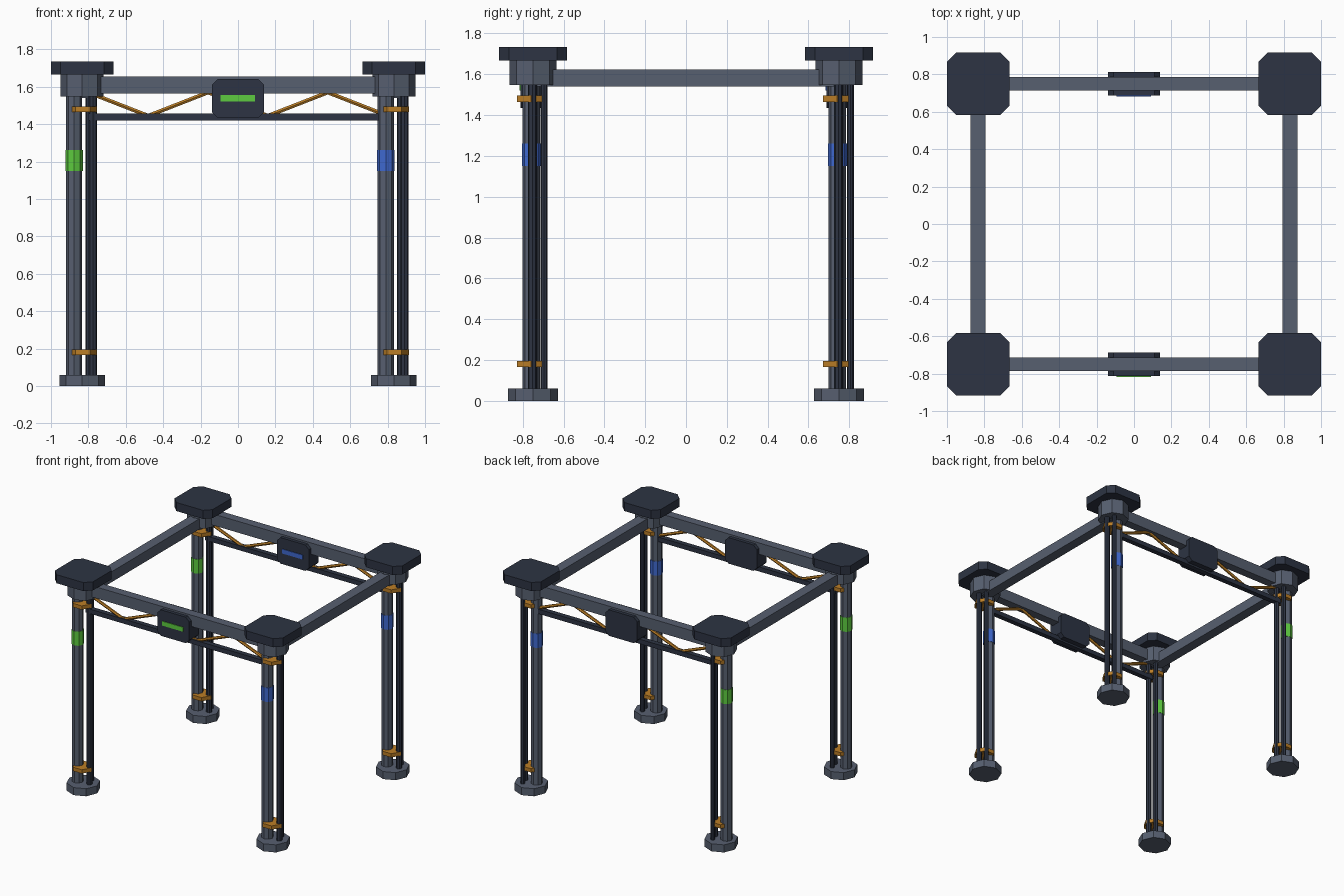
import bpy
import math
from mathutils import Vector

cube = bpy.data.objects.get("Cube")
if cube:
    bpy.data.objects.remove(cube, do_unlink=True)


def material(name, rgb):
    mat = bpy.data.materials.new(name)
    mat.use_nodes = True
    mat.diffuse_color = (*rgb, 1)
    mat.node_tree.nodes["Principled BSDF"].inputs["Base Color"].default_value = (*rgb, 1)
    return mat


STEEL = material("slate_grey", (0.095, 0.115, 0.16))
DARK = material("dark_navy", (0.026, 0.034, 0.056))
ORANGE = material("amber", (0.50, 0.21, 0.02))
GREEN = material("bright_green", (0.11, 0.60, 0.05))
BLUE = material("signal_blue", (0.05, 0.14, 0.62))


def make(name, verts, faces, mat):
    mesh = bpy.data.meshes.new(name)
    mesh.from_pydata(verts, [], faces)
    mesh.materials.append(mat)
    obj = bpy.data.objects.new(name, mesh)
    bpy.context.collection.objects.link(obj)
    return obj


def extrude(name, outline, direction, mat):
    """Solid made by sweeping a counter-clockwise outline along a direction."""
    n = len(outline)
    verts = [Vector(p) for p in outline]
    verts += [p + Vector(direction) for p in verts]
    faces = [tuple(reversed(range(n))), tuple(range(n, 2 * n))]
    faces += [(i, (i + 1) % n, n + (i + 1) % n, n + i) for i in range(n)]
    return make(name, verts, faces, mat)


def prism(name, x, y, z0, z1, radius, sides, mat):
    angles = [math.tau * i / sides for i in range(sides)]
    ring = [(x + radius * math.cos(a), y + radius * math.sin(a), z0) for a in angles]
    return extrude(name, ring, (0, 0, z1 - z0), mat)


def cut_rectangle(w, h, c):
    """Half sizes w and h with corners cut by c."""
    return [(w, c - h), (w, h - c), (w - c, h), (c - w, h),
            (-w, h - c), (-w, c - h), (c - w, -h), (w - c, -h)]


def box(name, centre, size, mat):
    x, y, z = centre
    w, d, h = (s / 2 for s in size)
    ring = [(x + i * w, y + j * d, z - h) for i, j in ((-1, -1), (1, -1), (1, 1), (-1, 1))]
    return extrude(name, ring, (0, 0, 2 * h), mat)


def rod(name, a, b, radius, mat):
    a, b = Vector(a), Vector(b)
    axis = b - a
    turn = axis.to_track_quat('Z', 'Y')
    ring = [a + turn @ Vector((radius * math.cos(t), radius * math.sin(t), 0))
            for t in (math.tau * i / 6 for i in range(6))]
    return extrude(name, ring, axis, mat)


LEG_X, LEG_Y = 0.833, 0.75

# Legs: foot, clustered posts, clamps, coloured sleeve, collar and cap
for sx, side, glow in ((-1, "right", GREEN), (1, "left", BLUE)):
    for sy, end in ((-1, "front"), (1, "back")):
        x, y = sx * LEG_X, sy * LEG_Y
        tag = f"{end}_{side}_"
        prism(tag + "foot", x, y, 0, 0.06, 0.122, 8, STEEL)
        prism(tag + "main_post", x - 0.043, y - 0.008, 0.05, 1.56, 0.043, 8, STEEL)
        prism(tag + "thin_post", x + 0.057, y - 0.003, 0.05, 1.56, 0.022, 8, DARK)
        prism(tag + "thinner_post", x + 0.035, y + 0.055, 0.05, 1.56, 0.017, 8, DARK)
        prism(tag + "sleeve", x - 0.043, y - 0.008, 1.15, 1.262, 0.046, 8, glow)
        for z, place in ((0.18, "lower"), (1.48, "upper")):
            prism(tag + place + "_clamp", x + 0.002, y - 0.01, z - 0.015, z + 0.015,
                  0.078, 6, ORANGE)
        prism(tag + "collar", x, y, 1.547, 1.67, 0.115, 8, STEEL)
        cap = [(x + u, y + v, 1.667) for u, v in cut_rectangle(0.167, 0.167, 0.05)]
        extrude(tag + "cap", cap, (0, 0, 0.068), DARK)

# Side beams
for sx, side in ((-1, "right"), (1, "left")):
    box(side + "_beam", (sx * LEG_X, 0, 1.581), (0.08, 1.5, 0.083), STEEL)

# Front and back trusses, each with a housing and an indicator strip
for sy, end, glow in ((-1, "front", GREEN), (1, "back", BLUE)):
    y = sy * LEG_Y
    box(end + "_beam", (0, y, 1.61), (1.6, 0.07, 0.09), STEEL)
    box(end + "_lower_chord", (0, y, 1.438), (1.6, 0.04, 0.036), DARK)
    nodes = [(-0.8 + 0.32 * i, y, 1.445 if i % 2 else 1.57) for i in range(6)]
    for i in range(5):
        rod(f"{end}_brace_{i + 1}", nodes[i], nodes[i + 1], 0.012, ORANGE)
    plate = [(u, y - 0.062, 1.538 + v) for u, v in cut_rectangle(0.14, 0.103, 0.03)]
    extrude(end + "_housing", list(reversed(plate)), (0, 0.124, 0), DARK).data.flip_normals()
    box(end + "_indicator", (-0.002, y - 0.063, 1.539), (0.184, 0.008, 0.035), glow)

# Make all outward normals consistent
import bmesh
for obj in bpy.context.collection.objects:
    if obj.type == 'MESH':
        bm = bmesh.new()
        bm.from_mesh(obj.data)
        bmesh.ops.recalc_face_normals(bm, faces=bm.faces)
        bm.to_mesh(obj.data)
        bm.free()
